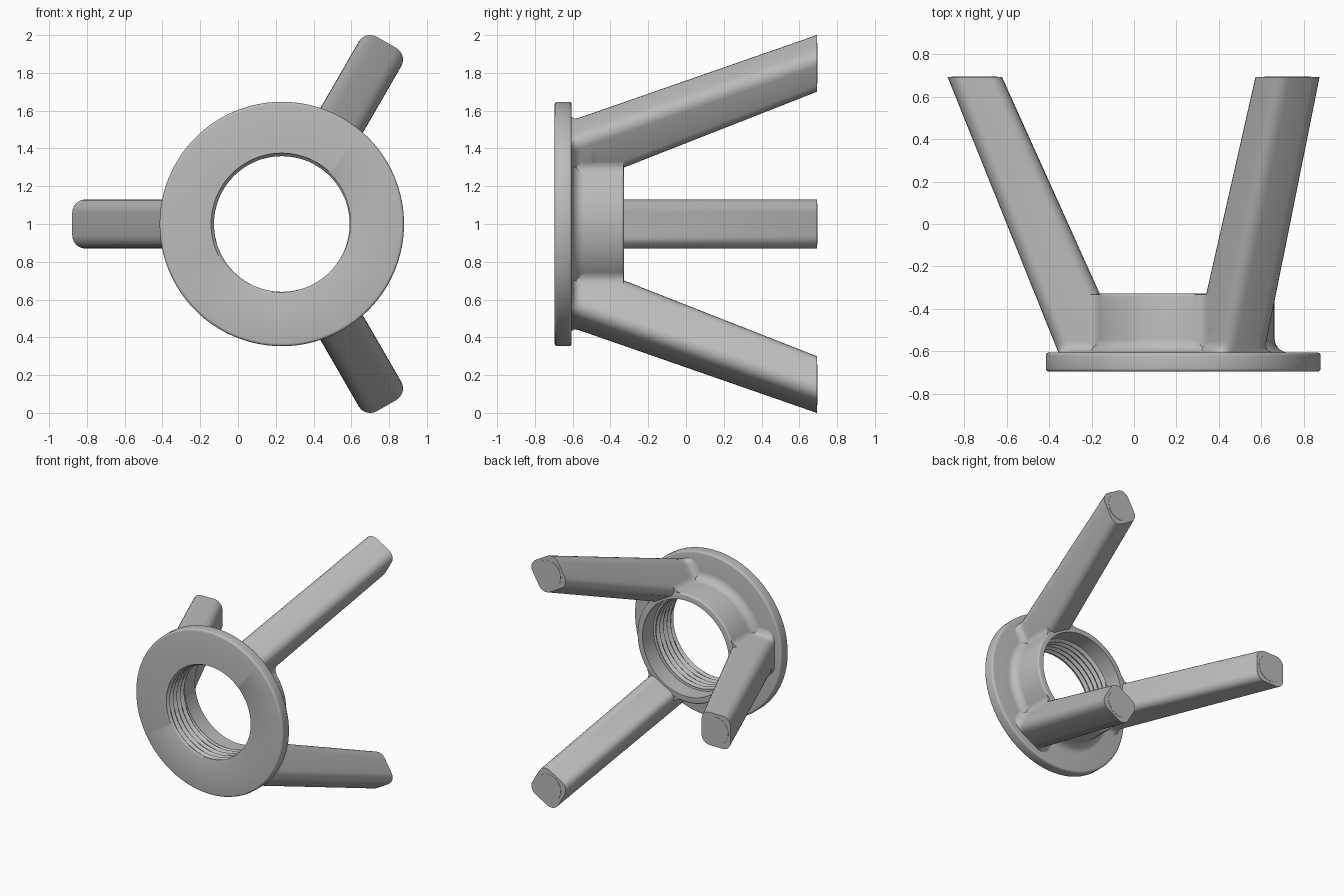
import bpy, bmesh, math

cube = bpy.data.objects.get("Cube")
if cube:
    bpy.data.objects.remove(cube, do_unlink=True)

CX, CZ = 0.232, 1.0          # ring axis, running along y
FRONT, BACK = -0.695, 0.695
FLANGE_BACK, HUB_BACK = -0.605, -0.328
HUB_R, BORE_R = 0.43, 0.38

metal = bpy.data.materials.new("grey metal")
metal.use_nodes = True
grey = (0.5, 0.5, 0.5, 1)
metal.diffuse_color = grey
metal.node_tree.nodes["Principled BSDF"].inputs["Base Color"].default_value = grey


def place(r, t, y, angle):
    """Radial, tangential and axial distances to a point in space."""
    c, s = math.cos(angle), math.sin(angle)
    return (CX + r * c - t * s, y, CZ + r * s + t * c)


def loft(name, rings, loop=False, sharp=35):
    """Skin a list of closed rings, capped or joined end to end."""
    bm = bmesh.new()
    vs = [[bm.verts.new(p) for p in ring] for ring in rings]
    n = len(vs[0])
    pairs = list(zip(vs, vs[1:])) + ([(vs[-1], vs[0])] if loop else [])
    for a, b in pairs:
        for i in range(n):
            j = (i + 1) % n
            bm.faces.new((a[i], a[j], b[j], b[i]))
    if not loop:
        bm.faces.new(vs[0])
        bm.faces.new(vs[-1])
    bmesh.ops.recalc_face_normals(bm, faces=bm.faces)
    mesh = bpy.data.meshes.new(name)
    bm.to_mesh(mesh)
    bm.free()
    mesh.materials.append(metal)
    obj = bpy.data.objects.new(name, mesh)
    bpy.context.collection.objects.link(obj)
    bpy.ops.object.select_all(action="DESELECT")
    obj.select_set(True)
    bpy.context.view_layer.objects.active = obj
    bpy.ops.object.shade_smooth_by_angle(angle=math.radians(sharp))
    return obj


def arc(cr, cy, rad, start, end, steps):
    """Arc points in degrees."""
    out = []
    for i in range(steps + 1):
        a = math.radians(start + (end - start) * i / steps)
        out.append((cr + rad * math.cos(a), cy + rad * math.sin(a)))
    return out


# Flanged hub: outer profile with rounded rims and a fillet at the flange
EDGE, FIL = 0.015, 0.065
profile = [(0.375, FRONT)]
profile += arc(0.647 - EDGE, FRONT + EDGE, EDGE, -90, 0, 4)
profile += arc(0.647 - EDGE, FLANGE_BACK - EDGE, EDGE, 0, 90, 4)
profile += arc(HUB_R + FIL, FLANGE_BACK + FIL, FIL, 270, 180, 8)
profile += arc(HUB_R - EDGE, HUB_BACK - EDGE, EDGE, 0, 90, 4)
profile += [(BORE_R, HUB_BACK), (BORE_R, -0.465)]

# Helical thread in the front of the bore
SEG, ROWS, PITCH = 96, 40, 0.045
rings = [[place(r, 0, y, math.tau * k / SEG) for k in range(SEG)] for r, y in profile]
for i in range(ROWS + 1):
    y = -0.467 + (FRONT + 0.004 + 0.467) * i / ROWS
    ring = []
    for k in range(SEG):
        phase = (y / PITCH + k / SEG) % 1
        depth = min(1, max(0, 2.4 * abs(phase - 0.5) - 0.1))
        ring.append(place(0.359 + 0.019 * depth, 0, y, math.tau * k / SEG))
    rings.append(ring)
loft("threaded_flange_hub", rings, loop=True)


def leg_section(y, angle):
    """Rounded rectangle of the leg, kept clear of the bore and flared at the flange."""
    outer = 0.59 + 0.402 * (y + 0.6)
    inner = 0.39 + 0.4535 * (y + 0.33)
    half, corner = 0.13, 0.07
    u = min(1, max(0, (y - FLANGE_BACK) / 0.05))
    flare = 0.05 * (1 - math.sqrt(1 - (1 - u) ** 2))
    pts = []
    for sr, st, start in ((1, 1, 0), (-1, 1, 90), (-1, -1, 180), (1, -1, 270)):
        cr = outer - corner if sr > 0 else inner + corner
        pts += arc(cr, st * (half - corner), corner, start, start + 90, 6)
    ring = []
    for r, t in pts:
        t *= 1 + flare / half
        if y < HUB_BACK + 0.02:
            r = max(r, math.sqrt(0.4 ** 2 - t * t))
        ring.append(place(r, t, y, angle))
    return ring


# Three splayed legs with end discs and corner fillets against the hub
stations = [FLANGE_BACK - 0.02] + [FLANGE_BACK + 0.01 * i for i in range(6)]
stations += [-0.52 + 0.024 * i for i in range(9)] + [BACK - 0.002]
for name, degrees in (("right", 180), ("upper_left", 60), ("lower_left", -60)):
    a = math.radians(degrees)
    loft(name + "_leg", [leg_section(y, a) for y in stations])

    disc = arc(0.982, 0, 0.108, 0, 360, 32)[:-1]
    loft(name + "_leg_end_disc",
         [[place(r, t, y, a) for r, t in disc] for y in (BACK - 0.006, BACK)])

    for side, sign in (("a", 1), ("b", -1)):
        rad = 0.06
        cr = math.sqrt((HUB_R + rad) ** 2 - (0.13 + rad) ** 2)
        hub_angle = 180 + math.degrees(math.atan2(0.13 + rad, cr))
        shape = arc(cr, 0.13 + rad, rad, 270, hub_angle, 6) + [(0.4, 0.11)]
        loft(name + "_leg_fillet_" + side,
             [[place(r, sign * t, y, a) for r, t in shape]
              for y in (FLANGE_BACK - 0.01, HUB_BACK - 0.004)])
